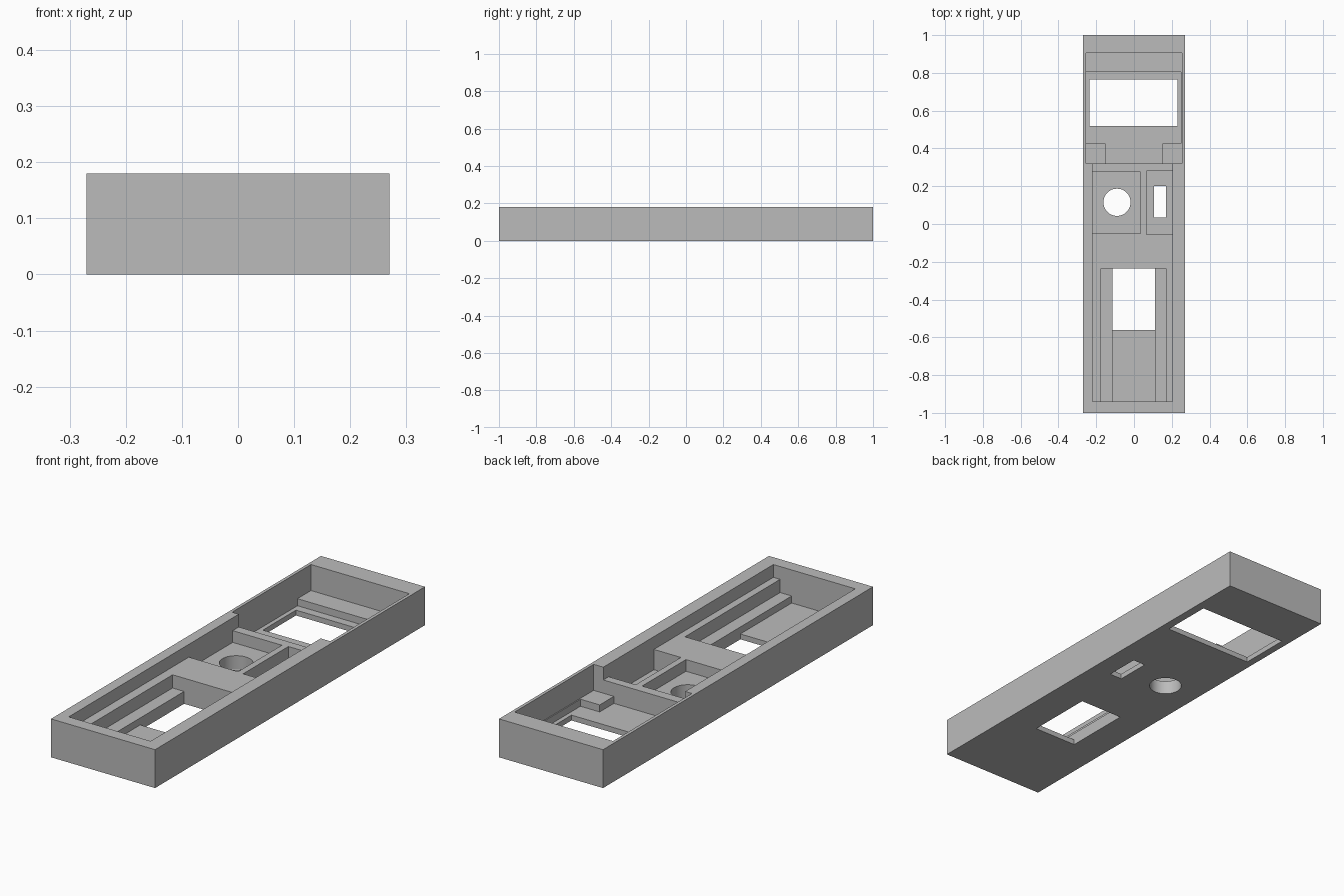
import bpy
import bmesh
from mathutils import Matrix, Vector

if "Cube" in bpy.data.objects:
    bpy.data.objects.remove(bpy.data.objects["Cube"], do_unlink=True)

TOP = 0.18       # rim height
SHELF = 0.12     # main floor of the front half
LEDGE = 0.058    # lower ledges and corner blocks
BASE = 0.025     # thin bottom plate
OVER = 0.3       # cutters rise past the rim
UNDER = -0.1     # through holes pass the underside

grey = bpy.data.materials.new("plain grey")
grey.use_nodes = True
grey.diffuse_color = (0.5, 0.5, 0.5, 1)
grey.node_tree.nodes["Principled BSDF"].inputs["Base Color"].default_value = (0.5, 0.5, 0.5, 1)


def finish(name, bm):
    mesh = bpy.data.meshes.new(name)
    bm.to_mesh(mesh)
    bm.free()
    mesh.materials.append(grey)
    obj = bpy.data.objects.new(name, mesh)
    bpy.context.collection.objects.link(obj)
    return obj


def box(name, x0, x1, y0, y1, z0, z1):
    bm = bmesh.new()
    centre = Vector((x0 + x1, y0 + y1, z0 + z1)) / 2
    size = Matrix.Diagonal((x1 - x0, y1 - y0, z1 - z0, 1))
    bmesh.ops.create_cube(bm, size=1, matrix=Matrix.Translation(centre) @ size)
    return finish(name, bm)


def cylinder(name, x, y, radius, z0, z1):
    bm = bmesh.new()
    bmesh.ops.create_cone(bm, cap_ends=True, segments=48, radius1=radius, radius2=radius,
                          depth=z1 - z0, matrix=Matrix.Translation((x, y, (z0 + z1) / 2)))
    return finish(name, bm)


# Outer block
case = box("case_tray", -0.27, 0.27, -1, 1, 0, TOP)

# Pockets and openings: name, x range, y range, floor height
pockets = [
    ("front_pocket", -0.22, 0.205, -0.94, 0.33, SHELF),
    ("rear_pocket", -0.255, 0.255, 0.32, 0.905, LEDGE),
    ("rear_floor", -0.255, 0.25, 0.425, 0.805, BASE),
    ("rear_floor_between_blocks", -0.15, 0.15, 0.32, 0.45, BASE),
    ("rear_window", -0.235, 0.23, 0.52, 0.765, UNDER),
    ("round_hole_pocket", -0.22, 0.035, -0.05, 0.275, 0.065),
    ("slot_pocket", 0.065, 0.205, -0.055, 0.28, BASE),
    ("slot", 0.105, 0.17, 0.035, 0.2, UNDER),
    ("channel_ledge", -0.175, 0.17, -0.94, -0.235, LEDGE),
    ("channel_floor", -0.115, 0.11, -0.94, -0.235, BASE),
    ("front_window", -0.115, 0.11, -0.56, -0.235, UNDER),
]
cutters = [box(name + "_cutter", *span, OVER) for name, *span in pockets]
cutters.append(cylinder("round_hole_cutter", -0.09, 0.115, 0.072, UNDER, OVER))

for cutter in cutters:
    mod = case.modifiers.new(cutter.name, "BOOLEAN")
    mod.operation = "DIFFERENCE"
    mod.solver = "EXACT"
    mod.object = cutter

# Bake the cuts and drop the cutters
bpy.context.view_layer.update()
graph = bpy.context.evaluated_depsgraph_get()
result = bpy.data.meshes.new_from_object(case.evaluated_get(graph))
case.modifiers.clear()
case.data = result
for cutter in cutters:
    bpy.data.objects.remove(cutter, do_unlink=True)

# Smooth the round hole, keep the box edges sharp
bpy.context.view_layer.objects.active = case
case.select_set(True)
bpy.ops.object.shade_smooth_by_angle()
